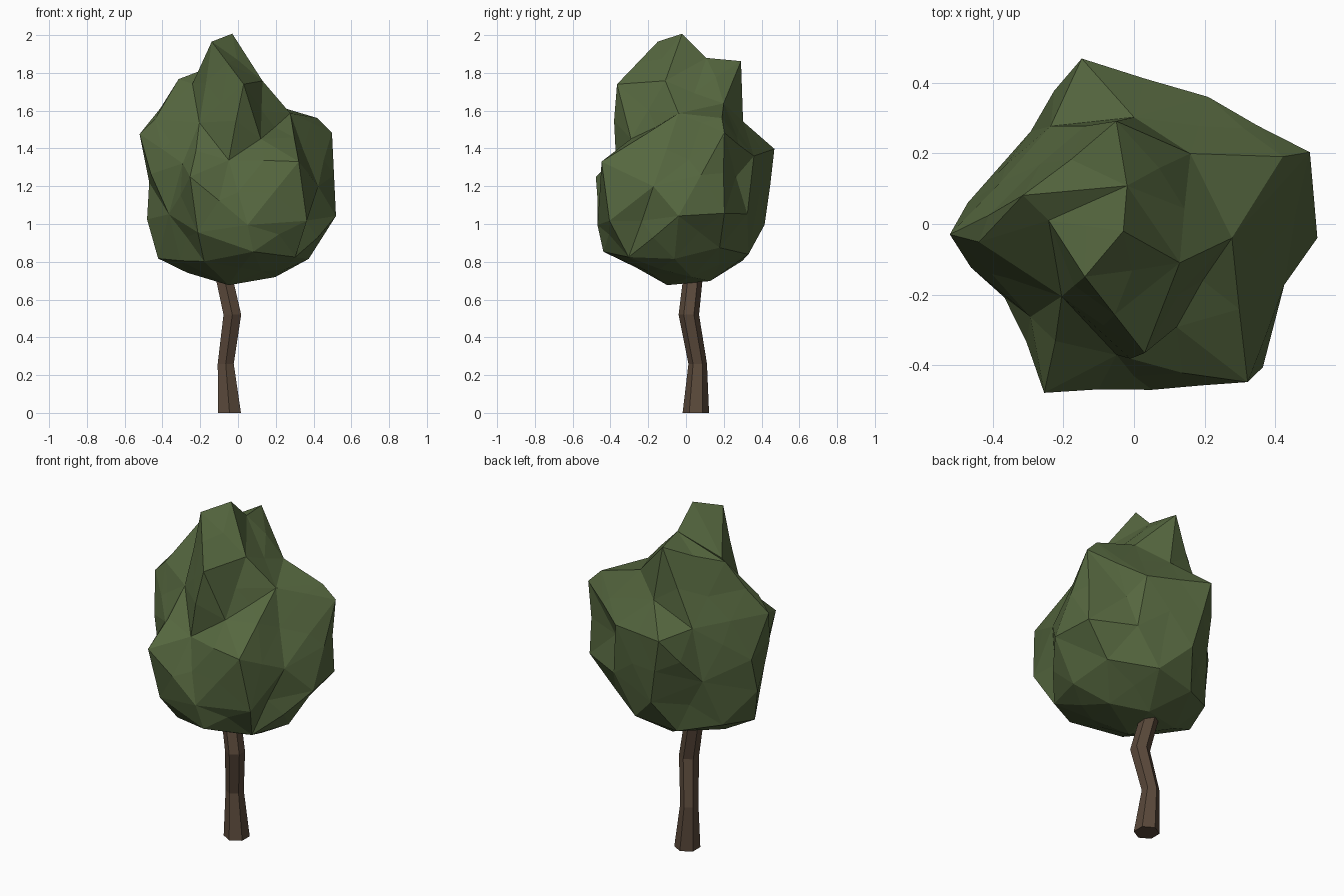
import bpy, bmesh, math, random
from mathutils import Vector

if "Cube" in bpy.data.objects:
    bpy.data.objects.remove(bpy.data.objects["Cube"])

random.seed(4)


def material(name, color):
    m = bpy.data.materials.new(name)
    m.diffuse_color = (*color, 1)
    m.use_nodes = True
    m.node_tree.nodes["Principled BSDF"].inputs["Base Color"].default_value = m.diffuse_color
    return m


def finish(bm, name, mat):
    bmesh.ops.recalc_face_normals(bm, faces=bm.faces[:])
    mesh = bpy.data.meshes.new(name)
    bm.to_mesh(mesh)
    bm.free()
    mesh.materials.append(mat)
    ob = bpy.data.objects.new(name, mesh)
    bpy.context.collection.objects.link(ob)
    return ob


leaf = material("leaf green", (0.092, 0.136, 0.05))
bark = material("bark brown", (0.102, 0.066, 0.043))

# Trunk: six-sided rings along a crooked path (x, y, z, radius)
path = [(-.045, .052, 0, .07), (-.065, .062, .26, .049),
        (-.03, .015, .52, .054), (-.072, .036, .71, .052), (-.06, .03, .95, .04)]
SIDES = 6
bm = bmesh.new()
rings = []
for x, y, z, r in path:
    angles = [math.tau * (i + .5) / SIDES for i in range(SIDES)]
    rings.append([bm.verts.new((x + r * math.cos(a), y + r * math.sin(a), z)) for a in angles])
for lo, hi in zip(rings, rings[1:]):
    for i in range(SIDES):
        j = (i + 1) % SIDES
        bm.faces.new((lo[i], lo[j], hi[j], hi[i]))
bm.faces.new(rings[0][::-1])
bm.faces.new(rings[-1])
finish(bm, "trunk", bark)

# Canopy: the lumps and hollows of the foliage, from the bottom up
lumps = [
    (-.05, -.10, .67), (.2, .03, .71), (-.27, .02, .74), (0, .13, .69),
    (-.43, -.04, .81), (-.18, -.31, .80), (.08, -.43, .86), (.30, -.30, .83),
    (.37, -.06, .82), (.34, .18, .87), (.10, .33, .84), (-.15, .30, .80), (-.36, .17, .84),
    (-.49, .02, 1.02), (.525, -.04, 1.04), (.05, -.46, 1.0), (-.21, -.42, .96),
    (.36, -.40, 1.02), (-.06, .41, 1.0), (.25, .33, 1.05), (-.37, -.21, 1.05),
    (-.29, .26, 1.12), (.42, -.17, 1.2), (-.25, -.47, 1.25), (.48, .2, 1.06),
    (-.05, -.38, 1.34), (.32, -.445, 1.33), (-.29, -.26, 1.32), (-.47, .06, 1.22),
    (-.15, .475, 1.40), (.21, .36, 1.36), (-.53, -.03, 1.48), (-.43, -.05, 1.55),
    (.49, .2, 1.48), (.42, .19, 1.56), (.28, -.04, 1.59), (-.23, .27, 1.42),
    (.12, -.29, 1.45), (-.20, -.20, 1.53), (-.31, .08, 1.76), (.03, -.365, 1.74),
    (.13, -.11, 1.76), (-.05, .29, 1.86), (.16, .20, 1.64), (.28, .27, 1.25),
    (-.14, -.15, 1.97), (-.03, -.02, 2.0), (-.02, .11, 1.89), (0, .31, 1.55),
    (-.24, .01, 1.74)]
center = Vector((0, 0, 1.25))
bm = bmesh.new()
# Wrap the lumps on a ball to find their faces, then put them in place
pairs = []
for p in lumps:
    d = Vector(p) - center
    d.z *= .8
    pairs.append((bm.verts.new(d.normalized()), p))
bmesh.ops.convex_hull(bm, input=bm.verts[:])
for v, p in pairs:
    v.co = p
# Where two facets meet in a sharp crease, swap to the fuller diagonal
for _ in range(2):
    for e in list(bm.edges):
        if not e.is_valid or len(e.link_faces) != 2 or e.calc_face_angle_signed() > -.5:
            continue
        a, b = e.verts
        c, d = [next(v for v in f.verts if v not in (a, b)) for f in e.link_faces]
        # the new diagonal must cross the old one as seen from the centre
        ca, cb, cc, cd = [v.co - center for v in (a, b, c, d)]
        n = cc.cross(cd)
        if n.dot(ca) * n.dot(cb) < -1e-5 and bm.edges.get((c, d)) is None:
            bmesh.utils.edge_rotate(e, True)
# Break up the long facets with slightly uneven midpoints
old = set(bm.verts)
long_edges = [e for e in bm.edges if e.calc_length() > .32]
bmesh.ops.subdivide_edges(bm, edges=long_edges, cuts=1)
bmesh.ops.triangulate(bm, faces=bm.faces[:])
for v in bm.verts:
    if v not in old:
        v.co += (v.co - center).normalized() * random.uniform(-.012, .012)
finish(bm, "canopy", leaf)
